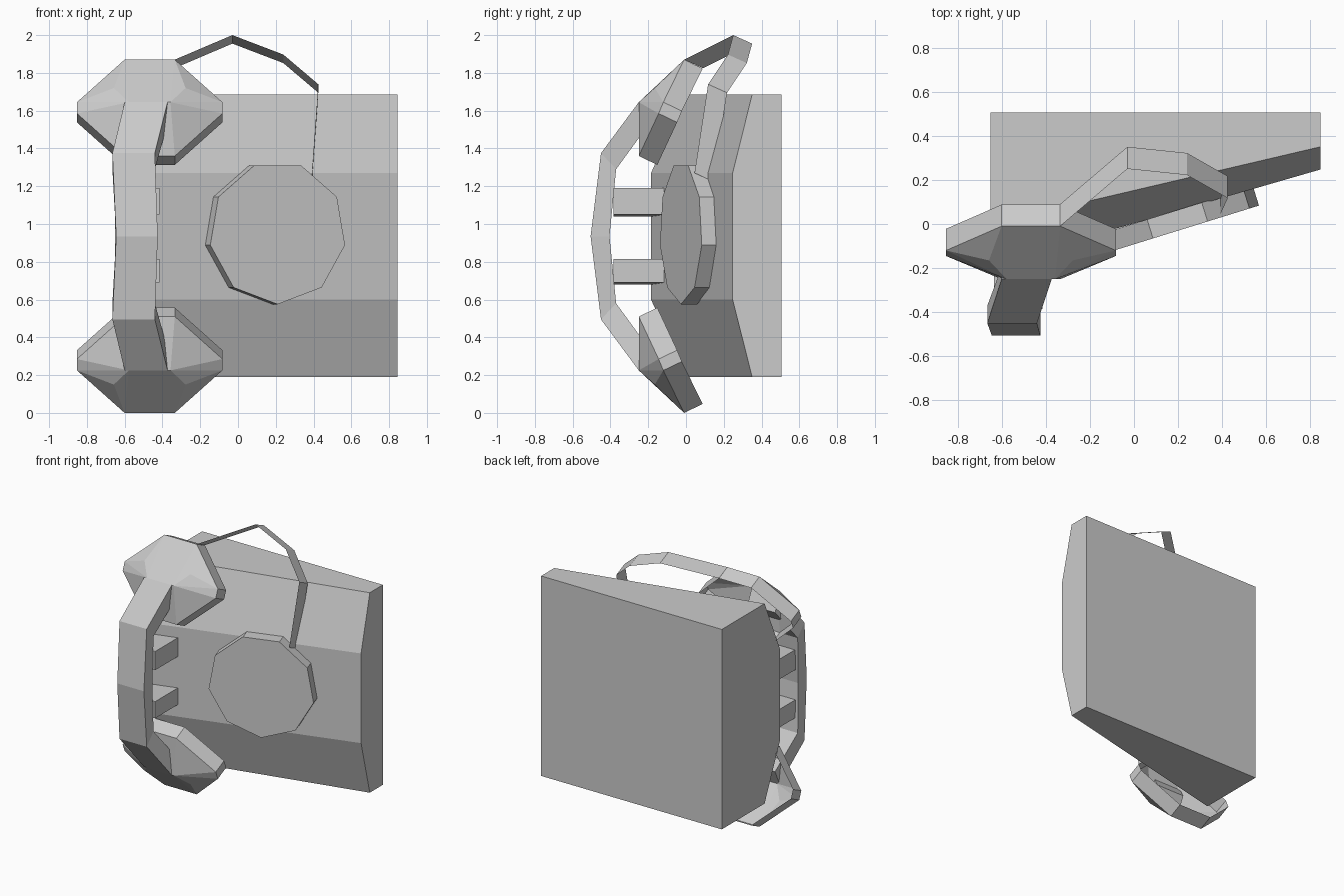
import bpy, bmesh, math

if "Cube" in bpy.data.objects:
    bpy.data.objects.remove(bpy.data.objects["Cube"])


def finish(name, bm):
    bmesh.ops.recalc_face_normals(bm, faces=bm.faces[:])
    me = bpy.data.meshes.new(name)
    bm.to_mesh(me)
    bm.free()
    ob = bpy.data.objects.new(name, me)
    bpy.context.collection.objects.link(ob)
    return ob


def loft(name, rings, caps=True, closed=True):
    """Skin a list of equal-length point rings."""
    bm = bmesh.new()
    rows = [[bm.verts.new(p) for p in r] for r in rings]
    n = len(rows[0])
    for a, b in zip(rows, rows[1:]):
        for i in range(n if closed else n - 1):
            j = (i + 1) % n
            bm.faces.new((a[i], a[j], b[j], b[i]))
    if caps:
        bm.faces.new(rows[0])
        bm.faces.new(rows[-1])
    return finish(name, bm)


MID = 0.935          # mirror height of the handset
CX = -0.4675         # handset cup centre


# Wedge-shaped wall body with bevelled front
def body_ring(x, front, edge):
    return [(x, 0.505, 0.19), (x, edge, 0.19), (x, front, 0.6),
            (x, front, 1.27), (x, edge, 1.685), (x, 0.505, 1.685)]


loft("wall_body", [body_ring(-0.65, -0.185, 0.0), body_ring(0.845, 0.247, 0.35)])

# Nine-sided dial lying on the slanted front
tilt = math.atan(0.31)
ux, uy = math.cos(tilt), math.sin(tilt)
rings = []
for d in (0.0, 0.09):
    ring = []
    for i in range(9):
        a = -math.pi / 2 + i * math.tau / 9
        u = 0.379 * math.cos(a)
        ring.append((0.21 + u * ux - d * uy, -0.027 + u * uy + d * ux,
                     0.954 + 0.379 * math.sin(a)))
    rings.append(ring)
loft("dial", rings)

# Bowed handset grip: x left, x right, outer (y, z), inner (y, z)
half = [(-0.6, -0.373, (-0.25, 1.645), (-0.195, 1.53)),
        (-0.665, -0.44, (-0.45, 1.375), (-0.37, 1.29)),
        (-0.645, -0.425, (-0.505, MID), (-0.405, MID))]
low = [(a, b, (o[0], 2 * MID - o[1]), (i[0], 2 * MID - i[1]))
       for a, b, o, i in half[1::-1]]
loft("handset_grip", [[(a, *o), (b, *o), (b, *i), (a, *i)] for a, b, o, i in half + low])


# Eight-sided handset cups, hollow on the back
def cup(name, flip):
    rim = [(0.133, -0.01, 1.87), (0.385, -0.12, 1.645),
           (0.385, -0.145, 1.585), (0.133, -0.25, 1.36)]
    dome = [(0.19, -0.165, 1.72), (0.11, -0.25, 1.645), (0.1, -0.195, 1.53)]
    bm = bmesh.new()

    def add(x, y, z):
        return [bm.verts.new((CX + s * x, y, 2 * MID - z if flip else z)) for s in (-1, 1)]

    for p in rim + dome:
        add(*p)
    back = [v for x, y, z in rim for v in add(x, y + 0.098, z - 0.047)]
    bmesh.ops.convex_hull(bm, input=bm.verts[:])
    open_faces = [f for f in bm.faces if all(v in back for v in f.verts)]
    bmesh.ops.delete(bm, geom=open_faces, context='FACES_ONLY')
    finish(name, bm)


cup("ear_cup", False)
cup("mouth_cup", True)

# Two cradle pegs between body and grip
for name, z0, z1 in (("upper_cradle_peg", 1.04, 1.19), ("lower_cradle_peg", 0.68, 0.815)):
    loft(name, [[(-0.635, y0, z0), (-0.415, y1, z0 + 0.01), (-0.415, y1, z1), (-0.635, y0, z1)]
                for y0, y1 in ((-0.385, -0.385), (-0.17, -0.11))])

# Flat ribbon cord looping from the ear cup to the dial
path = [(-0.335, -0.01, 1.87), (-0.03, 0.25, 2.0), (0.24, 0.222, 1.897),
        (0.425, 0.117, 1.74), (0.392, 0.045, 1.27)]
loft("cord", [[(x, y, z), (x, y + 0.1, z - 0.045)] for x, y, z in path],
     caps=False, closed=False)
